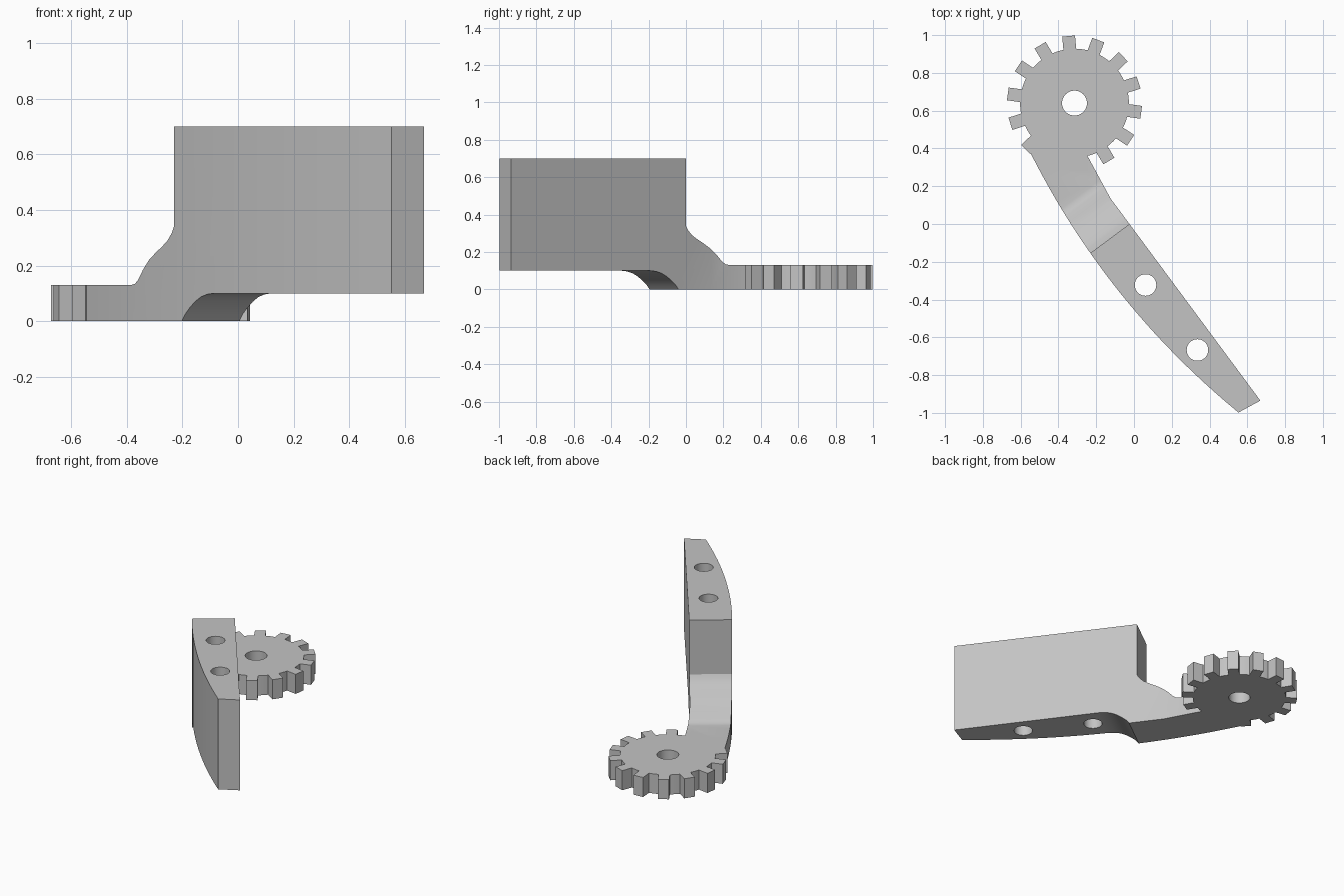
import bpy
import bmesh
from math import cos, sin, pi, radians, asin
from mathutils import Vector, Matrix

cube = bpy.data.objects.get("Cube")
if cube:
    bpy.data.objects.remove(cube, do_unlink=True)

grey = bpy.data.materials.new("plain grey")
grey.use_nodes = True
colour = (0.55, 0.55, 0.55, 1)
grey.diffuse_color = colour
grey.node_tree.nodes["Principled BSDF"].inputs["Base Color"].default_value = colour


def prism(name, points, offset, matrix=Matrix()):
    """Extrude a closed list of 3D points into a solid."""
    bm = bmesh.new()
    face = bm.faces.new([bm.verts.new(p) for p in points])
    new = bmesh.ops.extrude_face_region(bm, geom=[face])["geom"]
    bmesh.ops.translate(bm, vec=offset,
                        verts=[v for v in new if isinstance(v, bmesh.types.BMVert)])
    bm.transform(matrix)
    bmesh.ops.recalc_face_normals(bm, faces=bm.faces)
    mesh = bpy.data.meshes.new(name)
    bm.to_mesh(mesh)
    bm.free()
    mesh.materials.append(grey)
    obj = bpy.data.objects.new(name, mesh)
    bpy.context.collection.objects.link(obj)
    return obj


def combine(target, tool, operation):
    """Apply a boolean and discard the tool."""
    mod = target.modifiers.new(operation, "BOOLEAN")
    mod.operation, mod.solver, mod.object = operation, "EXACT", tool
    bpy.context.view_layer.objects.active = target
    bpy.ops.object.modifier_apply(modifier=mod.name)
    bpy.data.objects.remove(tool, do_unlink=True)


def drill(target, x, y, radius):
    ring = [(x + radius * cos(2 * pi * i / 40), y + radius * sin(2 * pi * i / 40), -0.2)
            for i in range(40)]
    combine(target, prism("drill", ring, (0, 0, 1.2)), "DIFFERENCE")


# Arm plan: bowed outer edge, blunt tip, straight inner edge, root inside gear
start, end = Vector((-0.553, 0.386)), Vector((0.553, -0.998))
chord = end - start
bow = Vector((chord.y, -chord.x)).normalized() * 0.094
plan = []
for i in range(25):
    t = i / 24
    plan.append(start + chord * t + bow * 4 * t * (1 - t))
plan += [Vector(p) for p in ((0.669, -0.935), (-0.124, 0.135), (-0.246, 0.36),
                             (-0.29, 0.5), (-0.4, 0.5))]
arm = prism("lever_arm", [(p.x, p.y, -0.1) for p in plan], (0, 0, 1))

# Arm side profile: raised block, S-shaped shoulder, low neck, hollow underside
side = [(-1.5, 0.70), (0, 0.70), (0, 0.34), (0.015, 0.315), (0.04, 0.29), (0.075, 0.268),
        (0.115, 0.247), (0.16, 0.22), (0.2, 0.185), (0.235, 0.147), (0.255, 0.134),
        (0.28, 0.13), (1, 0.13), (1, 0), (-0.05, 0), (-0.07, 0.025), (-0.098, 0.048),
        (-0.13, 0.07), (-0.165, 0.087), (-0.2, 0.096), (-0.24, 0.1), (-1.5, 0.1)]
along = Vector((-0.597, 0.802, 0)).normalized()
across = Vector((-along.y, along.x, 0))
frame = Matrix((along, across, (0, 0, 1))).transposed().to_4x4()
frame.translation = (-0.024, 0, 0)
combine(arm, prism("profile", [(u, -1, z) for u, z in side], (0, 2, 0), frame), "INTERSECT")

# Gear with fourteen straight-sided teeth
centre = Vector((-0.315, 0.64))
teeth, root, tip, half = 14, 0.288, 0.358, 0.034
outline = []
for i in range(teeth):
    a = radians(95) + 2 * pi * i / teeth
    inner, outer = asin(half / root), asin(half / tip)
    gap = 2 * pi / teeth - 2 * inner
    polar = [(root, a - inner), (tip, a - outer), (tip, a + outer), (root, a + inner),
             (root, a + inner + gap / 3), (root, a + inner + gap * 2 / 3)]
    outline += [(centre.x + r * cos(b), centre.y + r * sin(b), 0) for r, b in polar]
gear = prism("gear", outline, (0, 0, 0.13))
combine(arm, gear, "UNION")
arm.name = "geared_lever"

# Pivot hole and two mounting holes
drill(arm, centre.x, centre.y, 0.066)
drill(arm, 0.061, -0.323, 0.057)
drill(arm, 0.336, -0.667, 0.057)

bpy.ops.object.select_all(action="DESELECT")
arm.select_set(True)
bpy.context.view_layer.objects.active = arm
bpy.ops.object.shade_smooth_by_angle(angle=radians(25))
